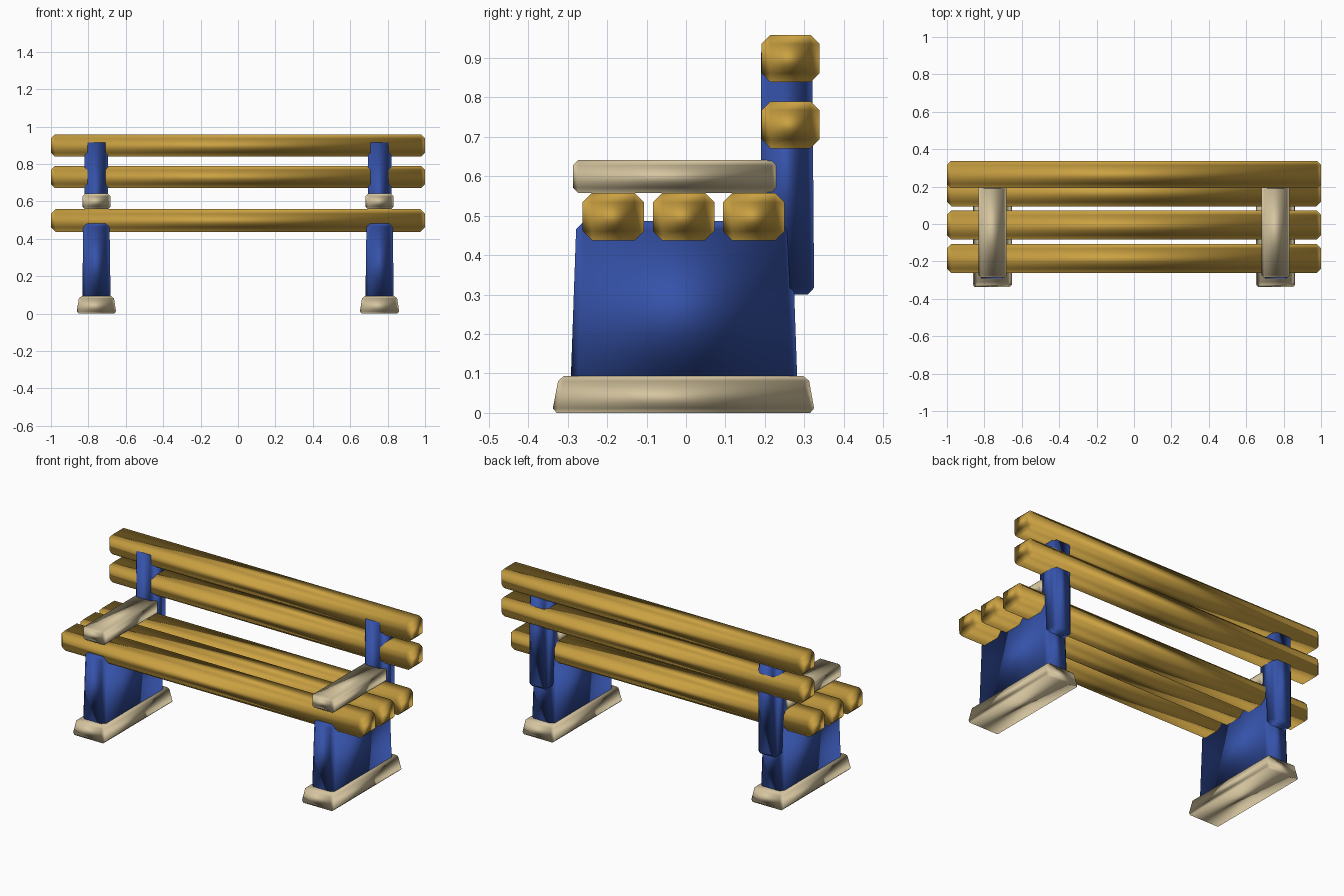
import bpy, bmesh

if "Cube" in bpy.data.objects:
    bpy.data.objects.remove(bpy.data.objects["Cube"])


def material(name, rgb):
    m = bpy.data.materials.new(name)
    m.diffuse_color = (*rgb, 1)
    m.use_nodes = True
    m.node_tree.nodes["Principled BSDF"].inputs["Base Color"].default_value = m.diffuse_color
    return m


WOOD = material("golden wood", (0.60, 0.36, 0.055))
BLUE = material("blue paint", (0.036, 0.085, 0.40))
STONE = material("pale stone", (0.67, 0.56, 0.35))


def block(name, x, half_w, y, z, mat, bevel, top_half_w=None, top_y=None):
    """Chamfered box; the top may be narrower than the bottom."""
    bm = bmesh.new()
    bmesh.ops.create_cube(bm, size=2)
    for v in bm.verts:
        top = v.co.z > 0
        w = top_half_w if top and top_half_w else half_w
        ys = top_y if top and top_y else y
        v.co = (x + v.co.x * w, ys[v.co.y > 0], z[top])
    mesh = bpy.data.meshes.new(name)
    bm.to_mesh(mesh)
    bm.free()
    mesh.materials.append(mat)
    ob = bpy.data.objects.new(name, mesh)
    bpy.context.collection.objects.link(ob)
    for o in bpy.context.selected_objects:
        o.select_set(False)
    ob.select_set(True)
    bpy.context.view_layer.objects.active = ob
    mod = ob.modifiers.new("chamfer", "BEVEL")
    mod.width = bevel
    mod.segments = 1
    mod.limit_method = "NONE"
    mod.harden_normals = True
    bpy.ops.object.modifier_apply(modifier=mod.name)
    bpy.ops.object.shade_smooth_by_angle(angle=1.05)
    return ob


# Seat slats
for i, y in enumerate([(-0.262, -0.106), (-0.084, 0.072), (0.094, 0.250)]):
    block(f"seat_slat_{i + 1}", 0, 1.0, y, (0.437, 0.558), WOOD, 0.024)

# Backrest slats
for i, z in enumerate([(0.671, 0.790), (0.839, 0.958)]):
    block(f"back_slat_{i + 1}", 0, 1.0, (0.192, 0.338), z, WOOD, 0.022)

# Two mirrored end supports
for side, s in (("left", -1), ("right", 1)):
    x = 0.757 * s
    block(f"{side}_foot", x, 0.107, (-0.340, 0.327), (0.0, 0.093), STONE, 0.012,
          top_half_w=0.092, top_y=(-0.322, 0.310))
    block(f"{side}_leg", x, 0.076, (-0.293, 0.283), (0.06, 0.486), BLUE, 0.02,
          top_half_w=0.07, top_y=(-0.278, 0.268))
    block(f"{side}_back_post", x, 0.063, (0.190, 0.325), (0.300, 0.930), BLUE, 0.017,
          top_y=(0.190, 0.320))
    block(f"{side}_armrest", x, 0.074, (-0.287, 0.230), (0.558, 0.641), STONE, 0.013)
